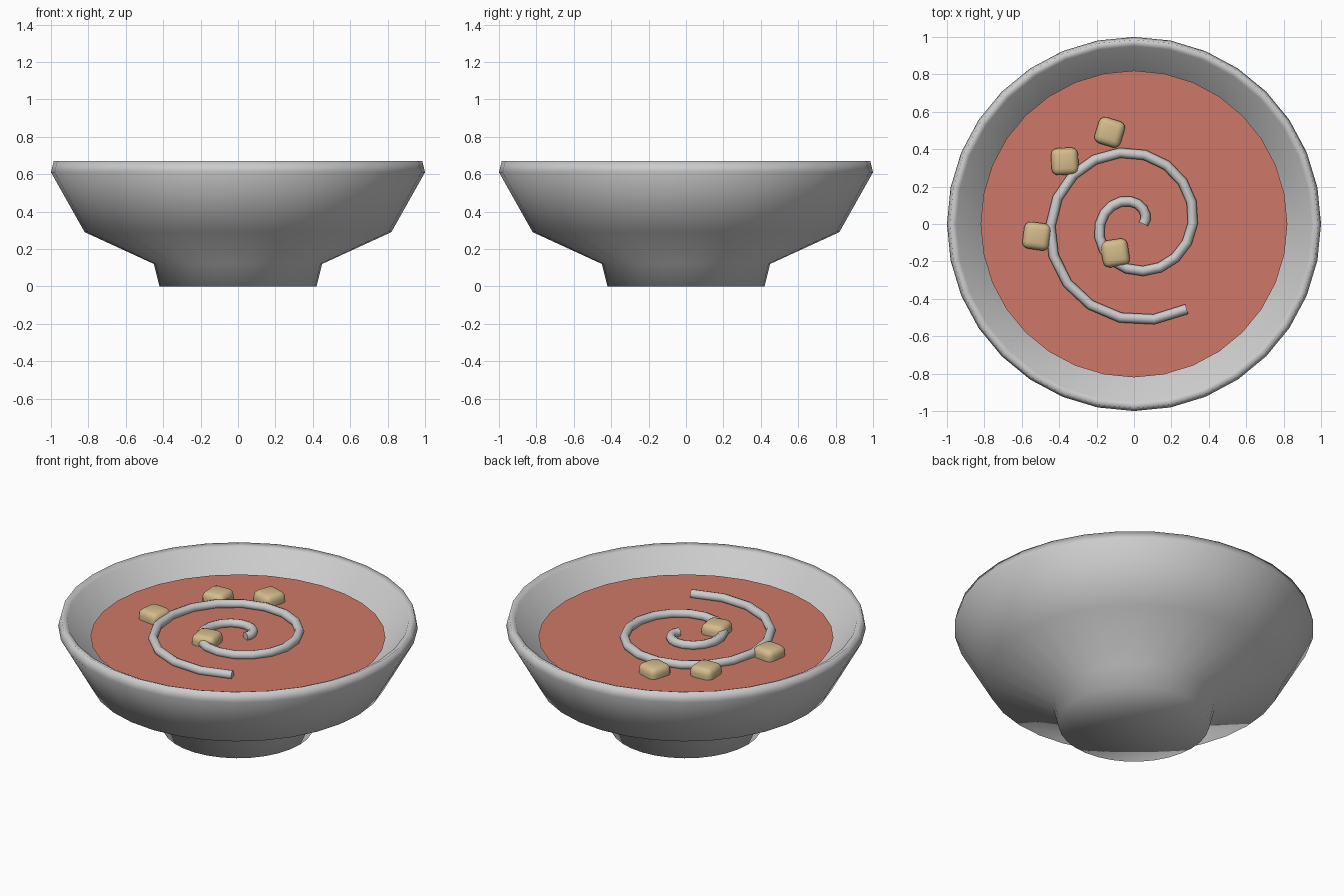
import bpy, bmesh, math

if "Cube" in bpy.data.objects:
    bpy.data.objects.remove(bpy.data.objects["Cube"])

def material(name, color):
    m = bpy.data.materials.new(name)
    m.diffuse_color = (*color, 1)
    m.use_nodes = True
    m.node_tree.nodes["Principled BSDF"].inputs["Base Color"].default_value = m.diffuse_color
    return m

def add_object(name, bm, mat=None, smooth=True):
    me = bpy.data.meshes.new(name)
    bmesh.ops.recalc_face_normals(bm, faces=bm.faces[:])
    for f in bm.faces:
        f.smooth = smooth
    bm.to_mesh(me)
    bm.free()
    ob = bpy.data.objects.new(name, me)
    bpy.context.collection.objects.link(ob)
    if mat:
        me.materials.append(mat)
    return ob

SIDES = 32
SOUP_Z = 0.55

# Bowl: lathed profile from foot, up over the rim and down the inside
profile = [(0, 0), (0.42, 0), (0.45, 0.12), (0.82, 0.29), (1.0, 0.61),
           (0.985, 0.67), (0.95, 0.655), (0.82, 0.45), (0.42, 0.2), (0, 0.17)]
bm = bmesh.new()
verts = [bm.verts.new((r, 0, z)) for r, z in profile]
edges = [bm.edges.new(p) for p in zip(verts, verts[1:])]
bmesh.ops.spin(bm, geom=verts + edges, cent=(0, 0, 0), axis=(0, 0, 1),
               angle=2 * math.pi, steps=SIDES, use_merge=False)
bmesh.ops.remove_doubles(bm, verts=bm.verts[:], dist=1e-4)
add_object("bowl", bm)

# Soup surface
bm = bmesh.new()
bmesh.ops.create_circle(bm, cap_ends=True, segments=SIDES, radius=0.82)
bmesh.ops.translate(bm, verts=bm.verts[:], vec=(0, 0, SOUP_Z))
add_object("soup", bm, material("soup_red", (0.62, 0.19, 0.14)), smooth=False)

# Cream swirl: spiral path with a round bevel
curve = bpy.data.curves.new("cream_swirl", 'CURVE')
curve.dimensions = '3D'
curve.bevel_depth = 0.027
curve.bevel_resolution = 2
curve.use_fill_caps = True
steps = 33
spline = curve.splines.new('POLY')
spline.points.add(steps)
for i, p in enumerate(spline.points):
    a = 11.55 * i / steps
    r = 0.05 + 0.042 * a
    p.co = (r * math.cos(a), r * math.sin(a), SOUP_Z + 0.015, 1)
spline.use_smooth = True
bpy.context.collection.objects.link(bpy.data.objects.new("cream_swirl", curve))

# Croutons: rounded cubes half sunk in the soup
toast = material("toast", (0.66, 0.5, 0.26))
spots = [(-0.13, 0.49, -17), (-0.37, 0.335, 3), (-0.52, -0.065, -8), (-0.10, -0.155, 9)]
for i, (x, y, rot) in enumerate(spots, 1):
    bm = bmesh.new()
    bmesh.ops.create_cube(bm, size=1)
    bmesh.ops.scale(bm, verts=bm.verts[:], vec=(0.145, 0.145, 0.11))
    bmesh.ops.bevel(bm, geom=bm.edges[:], offset=0.035, segments=3,
                    profile=0.5, affect='EDGES')
    ob = add_object(f"crouton_{i}", bm, toast)
    ob.location = (x, y, SOUP_Z + 0.005)
    ob.rotation_euler = (0, 0, math.radians(rot))
